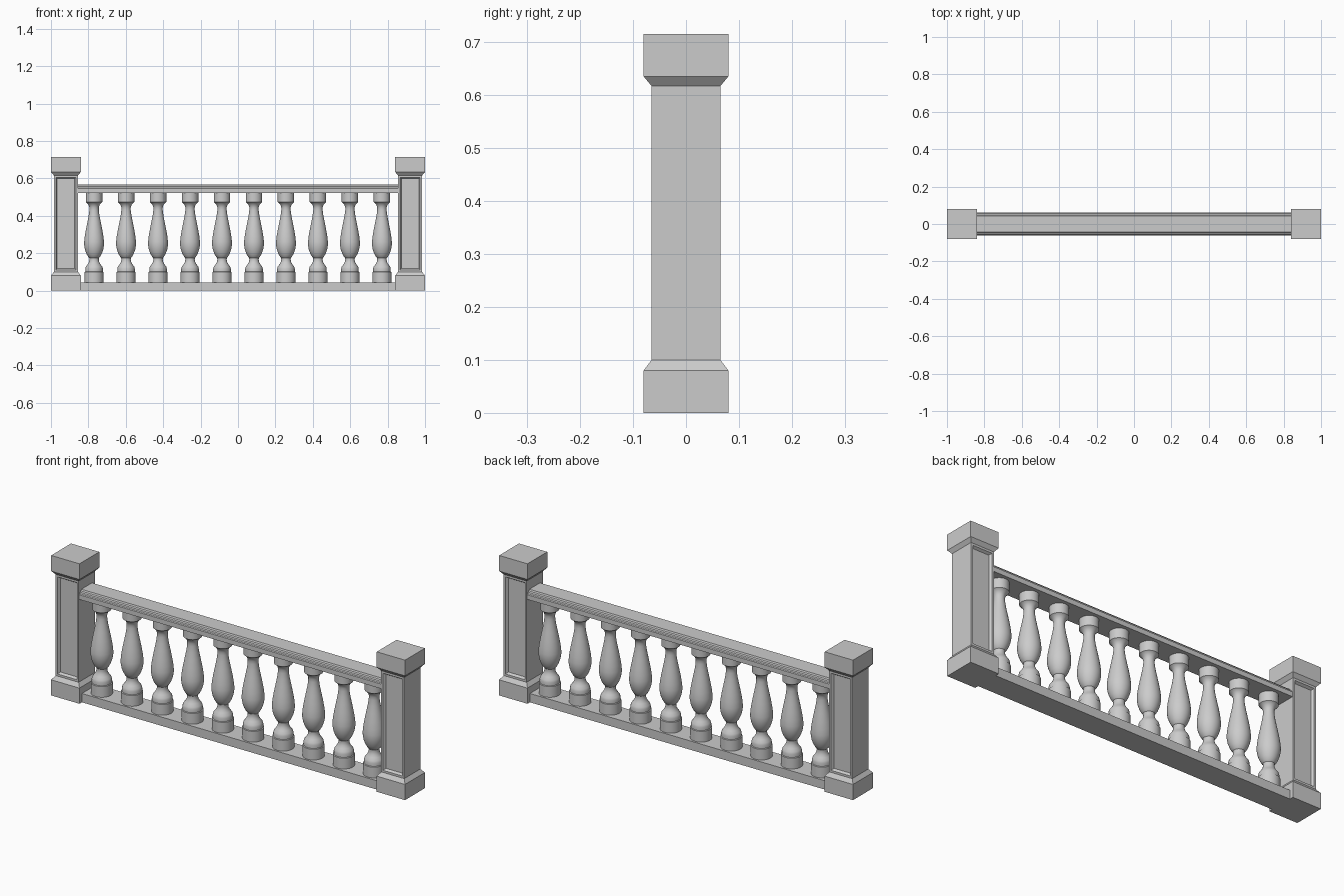
import bpy, bmesh, math

if "Cube" in bpy.data.objects:
    bpy.data.objects.remove(bpy.data.objects["Cube"])

stone = bpy.data.materials.new("grey stone")
stone.diffuse_color = (0.6, 0.6, 0.6, 1)
stone.use_nodes = True
stone.node_tree.nodes["Principled BSDF"].inputs["Base Color"].default_value = stone.diffuse_color


def finish(bm, name, smooth=False):
    bmesh.ops.recalc_face_normals(bm, faces=bm.faces)
    me = bpy.data.meshes.new(name)
    bm.to_mesh(me)
    bm.free()
    me.materials.append(stone)
    ob = bpy.data.objects.new(name, me)
    bpy.context.collection.objects.link(ob)
    if smooth:
        bpy.ops.object.select_all(action='DESELECT')
        ob.select_set(True)
        bpy.context.view_layer.objects.active = ob
        bpy.ops.object.shade_smooth_by_angle(angle=math.radians(35))
    return ob


def loft(bm, rings):
    """Join closed rings of points in order and cap both ends."""
    rows = [[bm.verts.new(p) for p in r] for r in rings]
    n = len(rows[0])
    for a, b in zip(rows, rows[1:]):
        for i in range(n):
            j = (i + 1) % n
            bm.faces.new((a[i], a[j], b[j], b[i]))
    bm.faces.new(rows[0])
    bm.faces.new(rows[-1])


# square post with plinth, cap and recessed front/back panels
def post(name, cx):
    bm = bmesh.new()
    prof = [(.08, 0), (.08, .08), (.065, .1), (.065, .617), (.08, .635), (.08, .715)]
    loft(bm, [[(cx + sx * h, sy * h, z) for sx, sy in ((-1, -1), (1, -1), (1, 1), (-1, 1))]
              for h, z in prof])
    bmesh.ops.recalc_face_normals(bm, faces=bm.faces)
    bm.normal_update()
    for f in [f for f in bm.faces if abs(f.normal.y) > .9 and f.calc_area() > .05]:
        bmesh.ops.inset_region(bm, faces=[f], thickness=.015)
        bmesh.ops.inset_region(bm, faces=[f], thickness=.011, depth=-.012)
    return finish(bm, name)


for side, x in (("left", -.92), ("right", .92)):
    post(side + "_post", x)


# rails extruded along x from a mirrored half section
def rail(name, half, x):
    section = half + [(-y, z) for y, z in reversed(half)]
    bm = bmesh.new()
    loft(bm, [[(sx * x, y, z) for y, z in section] for sx in (-1, 1)])
    return finish(bm, name)


rail("bottom_rail", [(.06, 0), (.06, .045)], .86)
rail("top_rail", [(.061, .522), (.061, .546), (.056, .549), (.054, .556),
                  (.046, .559), (.043, .567)], .858)

# turned balusters
profile = [(.051, .044), (.051, .1), (.047, .102), (.047, .118), (.044, .128), (.035, .14),
           (.028, .152), (.025, .165), (.026, .176), (.032, .182), (.041, .198),
           (.049, .22), (.053, .243), (.053, .262), (.05, .29), (.044, .325),
           (.036, .365), (.029, .4), (.025, .43), (.025, .445), (.029, .458),
           (.038, .469), (.044, .473), (.044, .523)]
SEG = 32
for k in range(10):
    cx = -.7695 + k * .171
    bm = bmesh.new()
    loft(bm, [[(cx + r * math.cos(2 * math.pi * i / SEG), r * math.sin(2 * math.pi * i / SEG), z)
               for i in range(SEG)] for r, z in profile])
    finish(bm, "baluster_%02d" % (k + 1), True)
